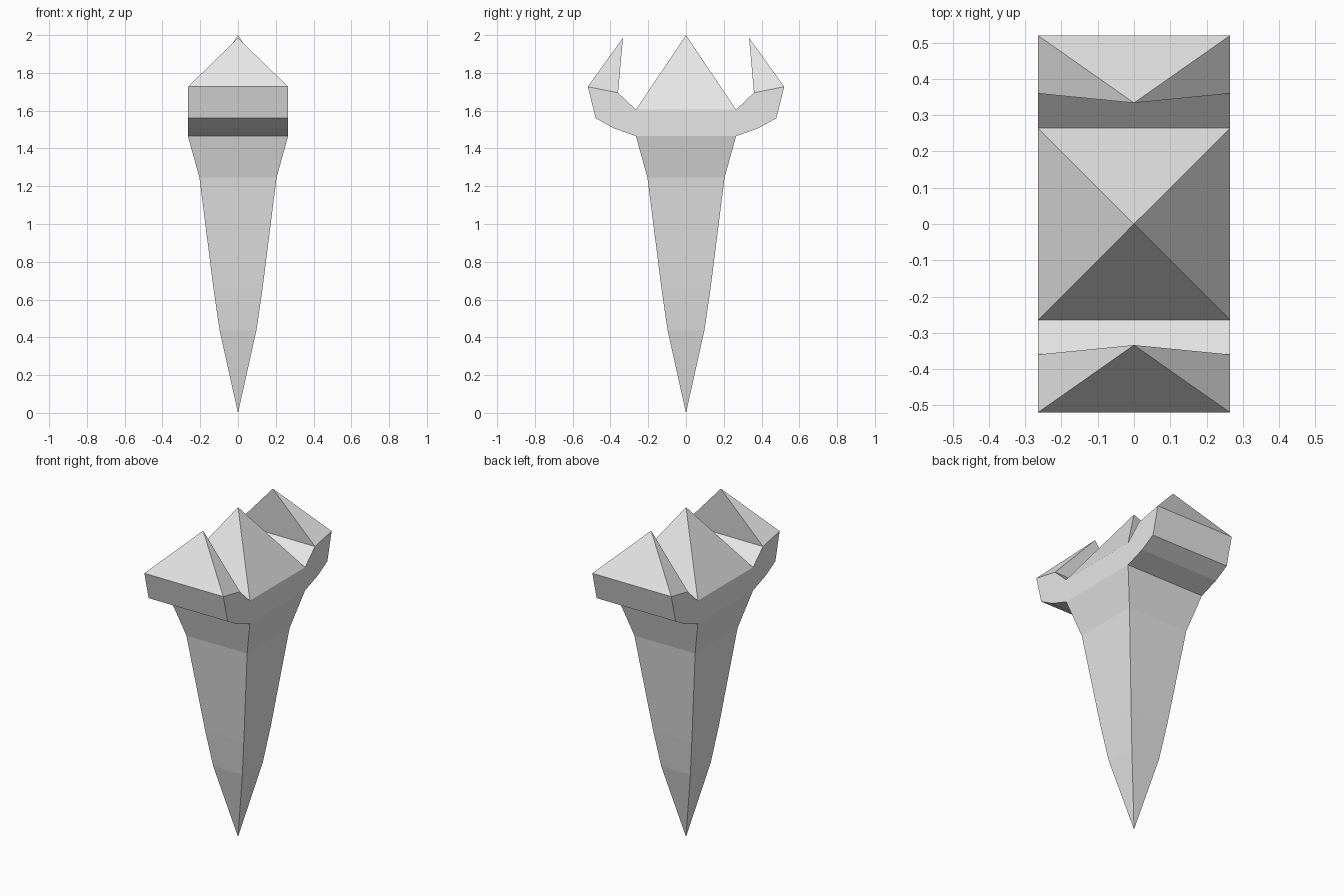
import bpy
import bmesh

cube = bpy.data.objects.get("Cube")
if cube:
    bpy.data.objects.remove(cube, do_unlink=True)

grey = bpy.data.materials.new("pale_grey")
grey.use_nodes = True
grey.diffuse_color = (0.8, 0.8, 0.8, 1)
grey.node_tree.nodes["Principled BSDF"].inputs["Base Color"].default_value = (0.8, 0.8, 0.8, 1)

HALF = 0.265  # half width of the head


def finish(bm, name):
    bmesh.ops.recalc_face_normals(bm, faces=bm.faces)
    mesh = bpy.data.meshes.new(name)
    bm.to_mesh(mesh)
    bm.free()
    mesh.materials.append(grey)
    obj = bpy.data.objects.new(name, mesh)
    bpy.context.collection.objects.link(obj)


def fan(bm, ring, apex):
    """Close a ring of vertices with triangles meeting at a point."""
    tip = bm.verts.new(apex)
    for a, b in zip(ring, ring[1:] + ring[:1]):
        bm.faces.new((a, b, tip))


def spike():
    """Tapering square root with a pyramid on top."""
    bm = bmesh.new()
    profile = [(0.098, 0.44), (0.13, 0.66), (0.204, 1.245), (HALF, 1.465), (HALF, 1.605)]
    corners = [(-1, -1), (1, -1), (1, 1), (-1, 1)]
    rings = [[bm.verts.new((x * r, y * r, z)) for x, y in corners] for r, z in profile]
    for low, high in zip(rings, rings[1:]):
        for i in range(4):
            j = (i + 1) % 4
            bm.faces.new((low[i], low[j], high[j], high[i]))
    fan(bm, rings[0], (0, 0, 0))
    fan(bm, rings[-1], (0, 0, 2))
    finish(bm, "central_spike")


def prong(name, side):
    """Curved side arm ending in an inward leaning pyramid."""
    bm = bmesh.new()
    lower = [(HALF, 1.465), (0.385, 1.508), (0.478, 1.56), (0.52, 1.727)]
    upper = [(0.36, 1.695), (HALF, 1.605)]
    outline = lower + upper
    left, right = [[bm.verts.new((x, side * y, z)) for y, z in outline] for x in (-HALF, HALF)]
    bm.faces.new(left)
    bm.faces.new(right)
    # Strips along the arm: the end is left open for the pyramid, the root joins the spike
    for i in (0, 1, 2, 4):
        bm.faces.new((left[i], left[i + 1], right[i + 1], right[i]))
    fan(bm, [left[3], left[4], right[4], right[3]], (0, side * 0.334, 1.985))
    finish(bm, name)


spike()
prong("front_prong", -1)
prong("back_prong", 1)
